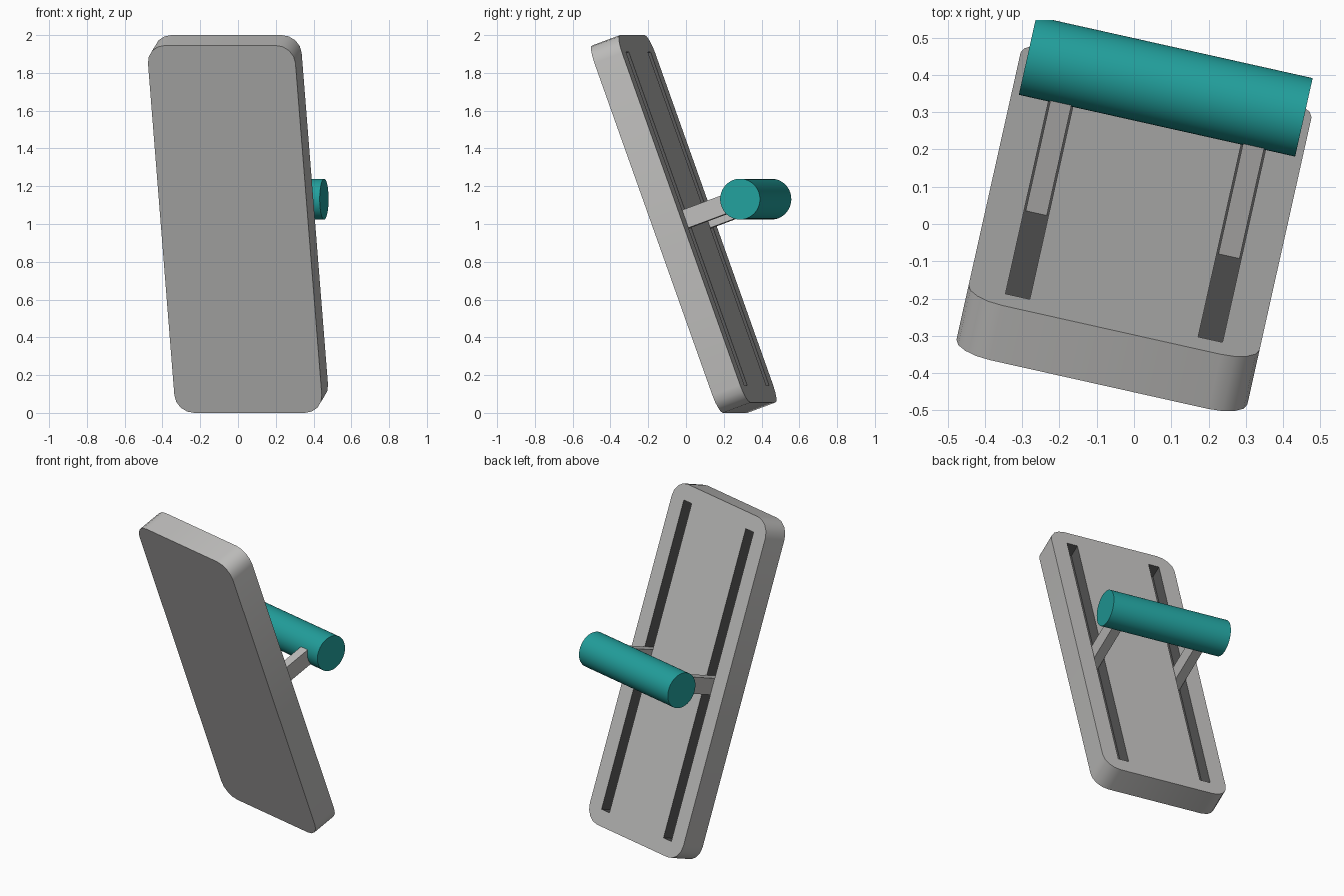
import bpy
import bmesh
from math import radians, sin, cos, pi
from mathutils import Matrix, Vector

cube = bpy.data.objects.get("Cube")
if cube:
    bpy.data.objects.remove(cube, do_unlink=True)

# Board frame: x = width, y = towards the back, z = along the length
FRAME = (Matrix.Translation((0, -0.012, 1.0))
         @ Matrix.Rotation(radians(-12.6), 4, 'Z')
         @ Matrix.Rotation(radians(20), 4, 'X'))
HALF_W, HALF_L, HALF_T, CORNER = 0.4, 1.035, 0.08, 0.1
SLOT_X, SLOT_W, SLOT_L = 0.265, 0.067, 1.88


def material(name, color):
    mat = bpy.data.materials.new(name)
    mat.use_nodes = True
    rgba = (*color, 1.0)
    mat.diffuse_color = rgba
    mat.node_tree.nodes["Principled BSDF"].inputs["Base Color"].default_value = rgba
    return mat


grey = material("light grey", (0.51, 0.505, 0.495))
dark = material("dark grey", (0.10, 0.10, 0.10))
teal = material("teal", (0.016, 0.35, 0.335))


def add_object(name, bm, *mats):
    bmesh.ops.recalc_face_normals(bm, faces=bm.faces)
    mesh = bpy.data.meshes.new(name)
    bm.to_mesh(mesh)
    bm.free()
    for mat in mats:
        mesh.materials.append(mat)
    obj = bpy.data.objects.new(name, mesh)
    obj.matrix_world = FRAME
    bpy.context.collection.objects.link(obj)
    return obj


def add_box(bm, center, size):
    bmesh.ops.create_cube(bm, size=1, matrix=Matrix.Translation(center)
                          @ Matrix.Diagonal((*size, 1)))


def activate(obj):
    bpy.ops.object.select_all(action='DESELECT')
    obj.select_set(True)
    bpy.context.view_layer.objects.active = obj


def smooth(obj):
    activate(obj)
    bpy.ops.object.shade_smooth_by_angle(angle=radians(30))


# Board: rounded rectangle outline, extruded through the thickness
bm = bmesh.new()
outline = []
for quarter, (sx, sz) in enumerate([(1, 1), (-1, 1), (-1, -1), (1, -1)]):
    for step in range(5):
        a = (quarter + step / 4) * pi / 2
        outline.append(bm.verts.new((sx * (HALF_W - CORNER) + CORNER * cos(a), -HALF_T,
                                     sz * (HALF_L - CORNER) + CORNER * sin(a))))
face = bm.faces.new(outline)
extruded = bmesh.ops.extrude_face_region(bm, geom=[face], use_keep_orig=True)["geom"]
bmesh.ops.translate(bm, vec=Vector((0, 2 * HALF_T, 0)),
                    verts=[v for v in extruded if isinstance(v, bmesh.types.BMVert)])
board = add_object("board", bm, grey, dark)

# Two long slots cut halfway into the back of the board
bm = bmesh.new()
for side in (-1, 1):
    add_box(bm, (side * SLOT_X, HALF_T, 0), (SLOT_W, 2 * HALF_T, SLOT_L))
cutter = add_object("slot_cutter", bm, dark)
cutter.hide_render = True
bpy.context.view_layer.update()
activate(board)
cut = board.modifiers.new("slots", 'BOOLEAN')
cut.operation = 'DIFFERENCE'
cut.solver = 'EXACT'
cut.object = cutter
bpy.ops.object.modifier_apply(modifier=cut.name)
bpy.data.objects.remove(cutter, do_unlink=True)

# Slot walls and floors are dark, everything else is light
for poly in board.data.polygons:
    c = poly.center
    in_slot = (abs(abs(c.x) - SLOT_X) < SLOT_W * 0.55 and abs(c.z) < SLOT_L * 0.51
               and -0.02 < c.y < HALF_T - 0.005)
    poly.material_index = 1 if in_slot else 0
smooth(board)

# Arms reaching from the slot floors to the roller
for side, name in ((-1, "right_arm"), (1, "left_arm")):
    bm = bmesh.new()
    add_box(bm, (side * SLOT_X, 0.195, 0), (0.058, 0.39, 0.1))
    add_object(name, bm, grey)

# Roller across the back
bm = bmesh.new()
bmesh.ops.create_cone(bm, cap_ends=True, segments=48, radius1=0.108, radius2=0.108,
                      depth=0.76, matrix=Matrix.Translation((0, 0.412, -0.01))
                      @ Matrix.Rotation(pi / 2, 4, 'Y'))
smooth(add_object("roller", bm, teal))
